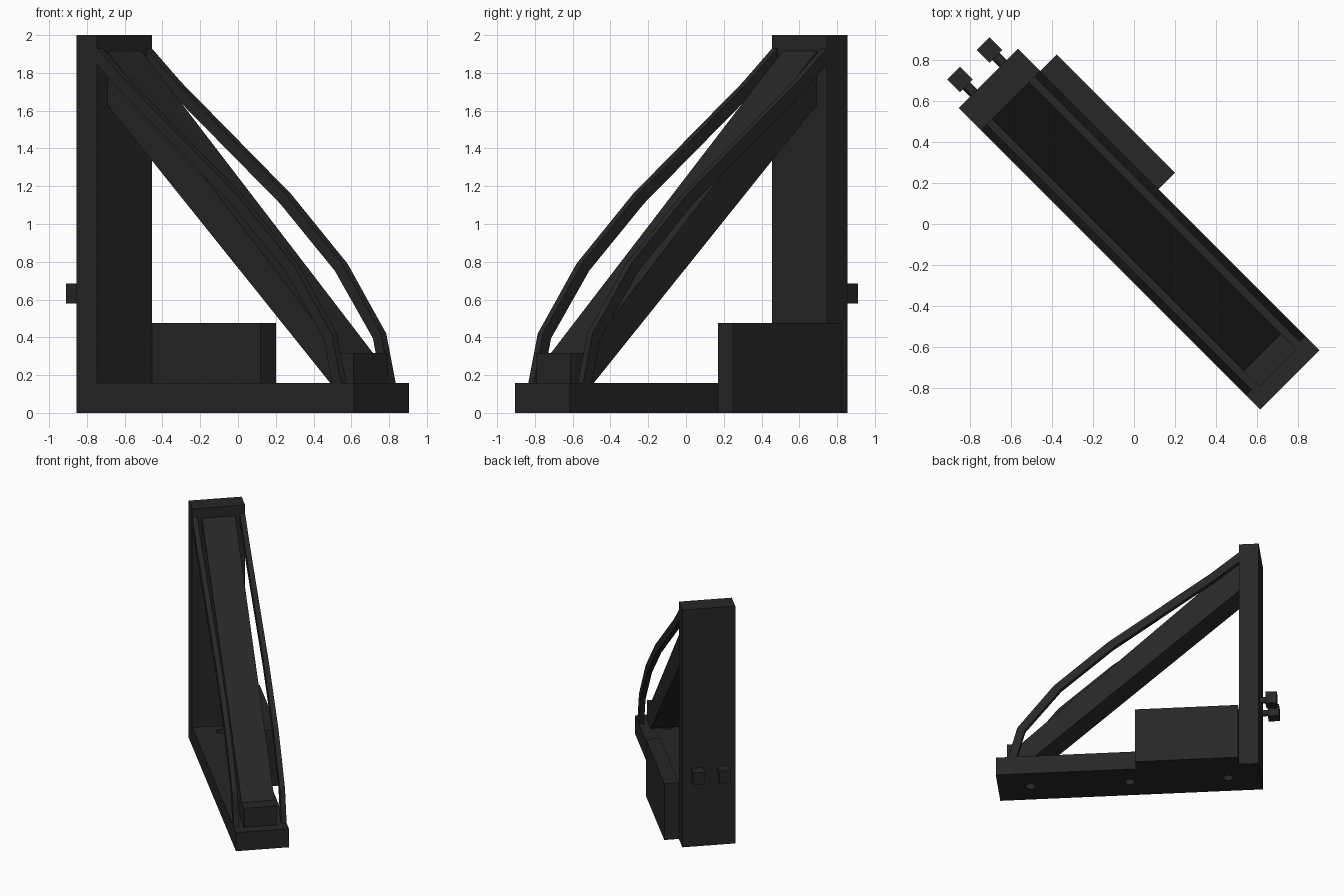
import bpy, bmesh, math
from mathutils import Matrix

if "Cube" in bpy.data.objects:
    bpy.data.objects.remove(bpy.data.objects["Cube"])

TURN = math.radians(-45)  # parts are laid out along local x, then turned on the spot

dark = bpy.data.materials.new("charcoal")
dark.diffuse_color = (0.02, 0.02, 0.02, 1)
dark.use_nodes = True
dark.node_tree.nodes["Principled BSDF"].inputs["Base Color"].default_value = dark.diffuse_color


def finish(name, bm):
    bmesh.ops.recalc_face_normals(bm, faces=bm.faces)
    me = bpy.data.meshes.new(name)
    bm.to_mesh(me)
    bm.free()
    me.materials.append(dark)
    ob = bpy.data.objects.new(name, me)
    ob.rotation_euler.z = TURN
    bpy.context.collection.objects.link(ob)
    return ob


def box(name, x, y, z):
    bm = bmesh.new()
    size = [b - a for a, b in (x, y, z)]
    mid = [(a + b) / 2 for a, b in (x, y, z)]
    bmesh.ops.create_cube(bm, size=1, matrix=Matrix.Translation(mid) @ Matrix.Diagonal((*size, 1)))
    return finish(name, bm)


def plate(name, profile, y0, y1):
    """Side profile in (x, z), extruded across y."""
    bm = bmesh.new()
    face = bm.faces.new([bm.verts.new((x, y0, z)) for x, z in profile])
    out = bmesh.ops.extrude_face_region(bm, geom=[face])
    moved = [g for g in out["geom"] if isinstance(g, bmesh.types.BMVert)]
    bmesh.ops.translate(bm, vec=(0, y1 - y0, 0), verts=moved)
    return finish(name, bm)


def cylinders(name, radius, depth, centres, rot=Matrix()):
    bm = bmesh.new()
    for c in centres:
        bmesh.ops.create_cone(bm, cap_ends=True, segments=16, radius1=radius, radius2=radius,
                              depth=depth, matrix=Matrix.Translation(c) @ rot)
    return finish(name, bm)


HALF = 0.205    # half width of the frame
BEAM = 0.128    # half width of the sloping beam
BASE_TOP = 0.157
POST = -0.85    # inner face of the post

# Base with three mounting holes
base = box("base", (-1.004, 1.075), (-HALF, HALF), (0, BASE_TOP))
cutter = cylinders("hole_cutter", 0.04, 0.5, [(x, 0, 0.05) for x in (-0.745, 0.035, 0.82)])
cutter.hide_render = True
cutter.hide_viewport = True
mod = base.modifiers.new("holes", "BOOLEAN")
mod.operation = "DIFFERENCE"
mod.solver = "EXACT"
mod.object = cutter

# Upright post and the side box
box("post", (-1.004, POST), (-HALF, HALF), (BASE_TOP, 2.0))
box("side_box", (POST, -0.035), (HALF, 0.318), (0, 0.475))

# Sloping beam and the block at its foot
plate("beam", [(POST, 1.915), (0.885, 0.315), (0.885, BASE_TOP), (0.82, BASE_TOP), (POST, 1.63)],
      -BEAM, BEAM)
box("foot_block", (0.885, 0.993), (-BEAM, BEAM), (BASE_TOP, 0.317))

# Bowed rails on both sides
outer = [(POST, 1.93), (-0.629, 1.75), (0.191, 1.16), (0.615, 0.79), (0.905, 0.42), (0.976, BASE_TOP)]
inner = [(POST, 1.845), (-0.66, 1.69), (0.15, 1.108), (0.56, 0.752), (0.845, 0.395), (0.91, BASE_TOP)]
for side, s in (("left", -1), ("right", 1)):
    plate(side + "_rail", outer + inner[::-1], s * 0.165, s * HALF)

    # Knobs behind the post
    y = s * 0.101
    cylinders(side + "_knob_stem", 0.025, 0.06, [(-1.03, y, 0.632)], Matrix.Rotation(math.pi / 2, 4, "Y"))
    box(side + "_knob", (-1.141, -1.053), (y - 0.044, y + 0.044), (0.58, 0.684))
